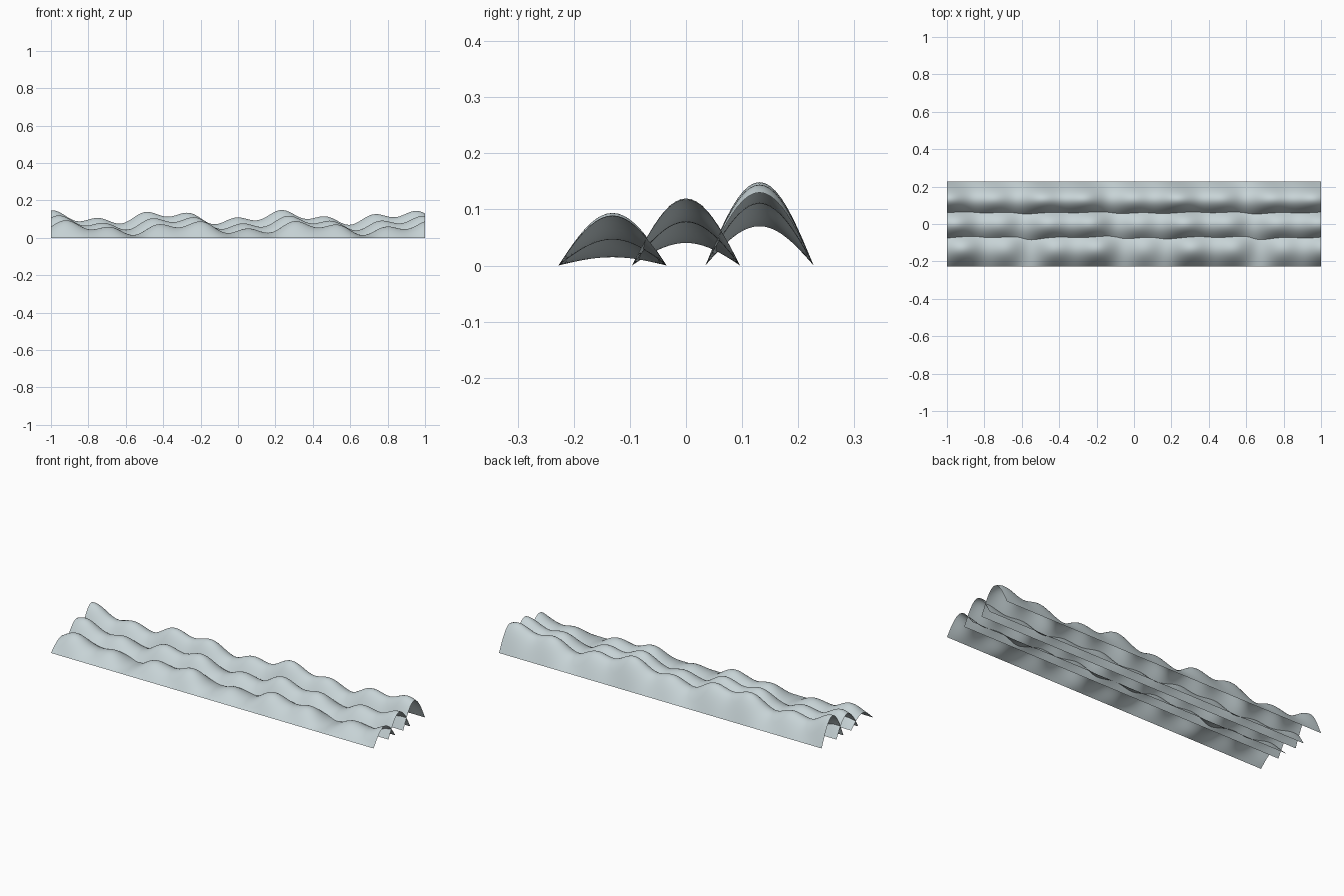
import bpy, bmesh, math

if "Cube" in bpy.data.objects:
    bpy.data.objects.remove(bpy.data.objects["Cube"])

# One pale blue-grey colour for all the wave ridges
mat = bpy.data.materials.new("pale blue grey")
mat.diffuse_color = (0.57, 0.65, 0.67, 1.0)
mat.use_nodes = True
mat.node_tree.nodes["Principled BSDF"].inputs["Base Color"].default_value = mat.diffuse_color

HALF = 0.0965                    # half width of a ridge
SLOW, FAST = 0.64, 0.244         # wavelengths of the two swells along x
NX, NY = 160, 20


def crest(x, base, slow_peak, fast_peak):
    """Crest height: long swell plus short ripple."""
    return (base
            + 0.022 * math.cos(2 * math.pi * (x - slow_peak) / SLOW)
            + 0.018 * math.cos(2 * math.pi * (x - fast_peak) / FAST))


def wave_ridge(name, yc, base, slow_peak, fast_peak):
    """Open arched sheet whose height follows the crest line."""
    bm = bmesh.new()
    rows = []
    for i in range(NX + 1):
        x = -1 + 2 * i / NX
        h = crest(x, base, slow_peak, fast_peak)
        row = []
        for j in range(NY + 1):
            u = -1 + 2 * j / NY
            z = h * max(0.0, math.cos(math.pi / 2 * u))
            row.append(bm.verts.new((x, yc + HALF * u, z)))
        rows.append(row)
    for a, b in zip(rows, rows[1:]):
        for j in range(NY):
            bm.faces.new((a[j], b[j], b[j + 1], a[j + 1])).smooth = True
    me = bpy.data.meshes.new(name)
    bm.to_mesh(me)
    bm.free()
    me.materials.append(mat)
    ob = bpy.data.objects.new(name, me)
    bpy.context.collection.objects.link(ob)


# Three overlapping ridges, each higher and shifted in phase toward the back
wave_ridge("front_wave", -0.131, 0.054, 0.37, 0.054)
wave_ridge("middle_wave", 0.0, 0.080, 0.31, 0.021)
wave_ridge("back_wave", 0.131, 0.109, 0.25, -0.012)
